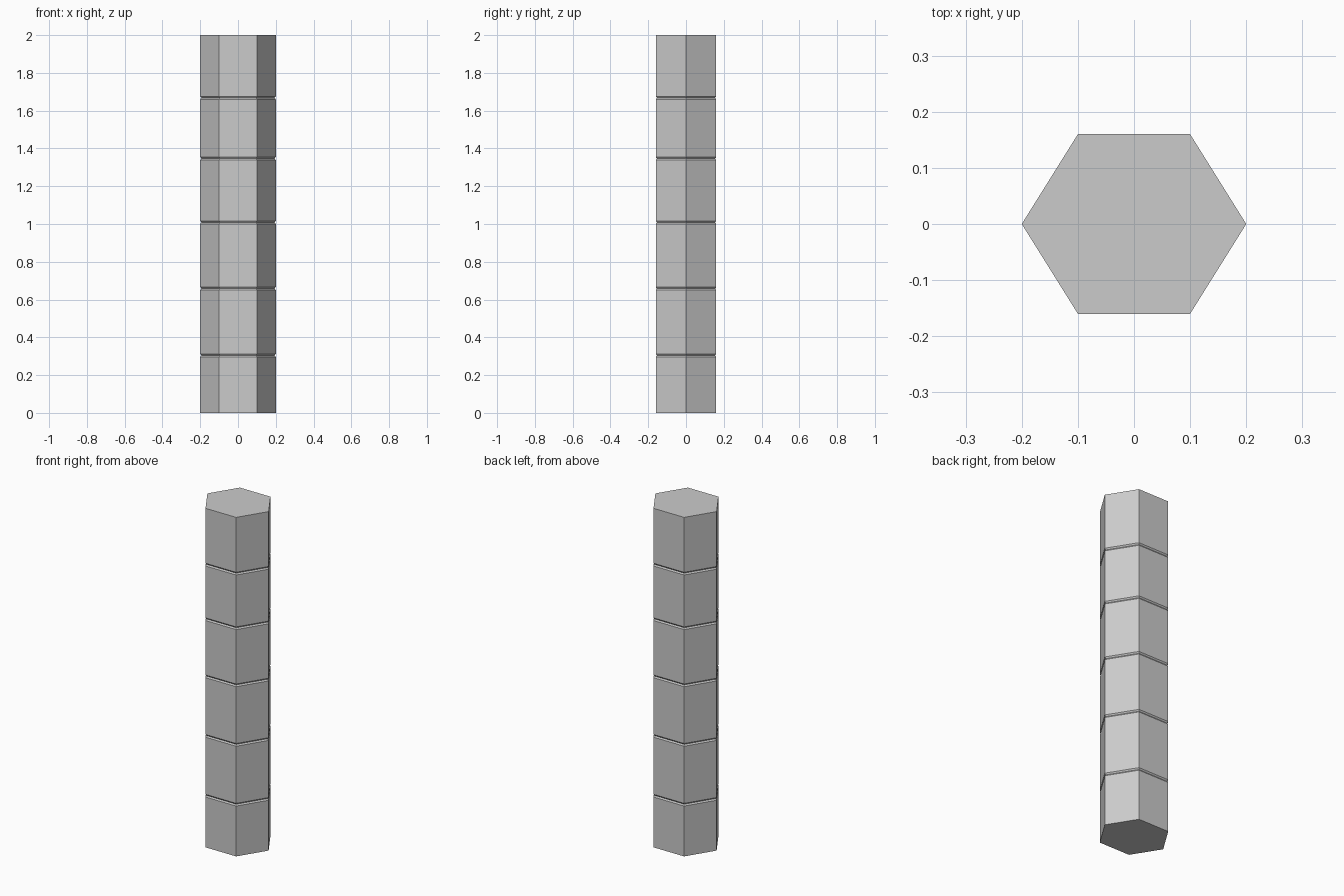
import bpy, bmesh

if "Cube" in bpy.data.objects:
    bpy.data.objects.remove(bpy.data.objects["Cube"])

# Hexagonal cross-section and groove heights
HEX = [(0.2, 0), (0.1, 0.16), (-0.1, 0.16), (-0.2, 0), (-0.1, -0.16), (0.1, -0.16)]
GROOVES = [0.305, 0.658, 1.009, 1.346, 1.668]
HALF, INSET = 0.008, 0.965

# Profile up the column: (height, scale)
profile = [(0, 1)]
for z in GROOVES:
    profile += [(z - HALF, 1), (z, INSET), (z + HALF, 1)]
profile.append((2, 1))

# Loft the column through every ring
bm = bmesh.new()
rings = [[bm.verts.new((x * s, y * s, z)) for x, y in HEX] for z, s in profile]
for a, b in zip(rings, rings[1:]):
    for i in range(6):
        j = (i + 1) % 6
        bm.faces.new((a[i], a[j], b[j], b[i]))
bm.faces.new(rings[0][::-1])
bm.faces.new(rings[-1])
bmesh.ops.recalc_face_normals(bm, faces=bm.faces)

mesh = bpy.data.meshes.new("column")
bm.to_mesh(mesh)
bm.free()
bpy.context.collection.objects.link(bpy.data.objects.new("column", mesh))
